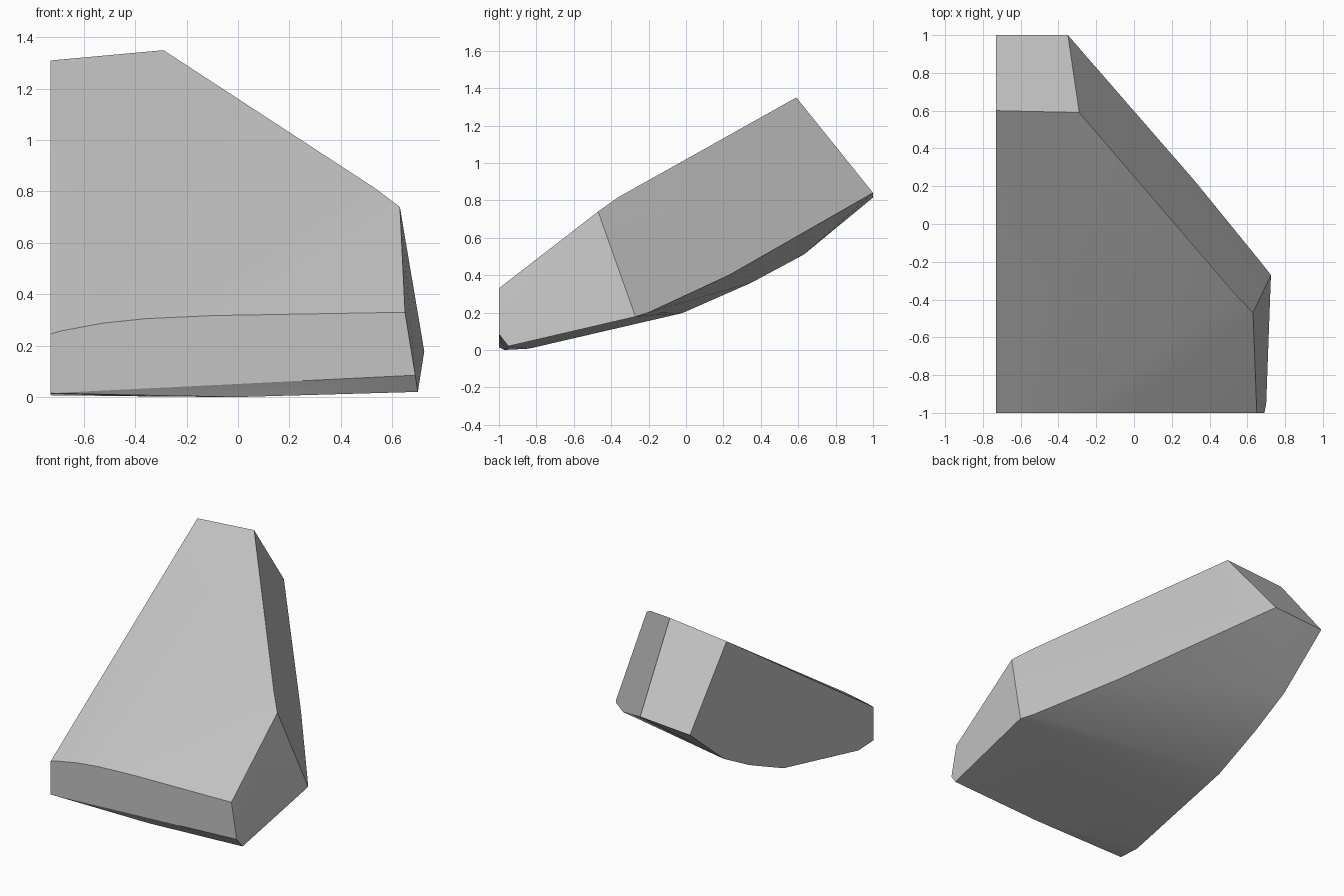
import bpy
import bmesh
import math

if "Cube" in bpy.data.objects:
    bpy.data.objects.remove(bpy.data.objects["Cube"])

LEFT = -0.73    # flat left side
FRONT = -1.0    # flat front side

# Flat left side outline (y, z), running along the curved underside
left_side = [(0.60, 1.31), (1.0, 0.815), (0.63, 0.51), (0.35, 0.36),
             (-0.02, 0.197), (-0.84, 0.007)]

# Flat front outline (x, z), with a gently arched upper edge
front_side = [(LEFT, 0.015), (LEFT, 0.245), (-0.69, 0.257), (-0.53, 0.287),
              (-0.36, 0.305), (-0.10, 0.317), (0.65, 0.33), (0.69, 0.085)]

# Upper and lower rims of the slanted right side
upper_rim = [(-0.29, 0.59, 1.35), (0.53, -0.365, 0.815), (0.63, -0.47, 0.74)]
lower_rim = [(-0.35, 1.0, 0.84), (0.32, 0.23, 0.40), (0.67, -0.20, 0.20),
             (0.725, -0.27, 0.178)]

# Lower front lip
front_lip = [(-0.30, -0.94, 0.002), (0.0, -0.97, 0.0), (0.70, -0.95, 0.02)]

points = [(LEFT, y, z) for y, z in left_side]
points += [(x, FRONT, z) for x, z in front_side]
points += upper_rim + lower_rim + front_lip

# Wrap the outlines into one solid chunk
bm = bmesh.new()
for p in points:
    bm.verts.new(p)
result = bmesh.ops.convex_hull(bm, input=bm.verts[:])
loose = [v for v in bm.verts if not v.link_faces]
bmesh.ops.delete(bm, geom=loose, context='VERTS')
bmesh.ops.dissolve_limit(bm, angle_limit=math.radians(1.0),
                         verts=bm.verts[:], edges=bm.edges[:])
bmesh.ops.recalc_face_normals(bm, faces=bm.faces[:])
mesh = bpy.data.meshes.new("wedge_chunk")
bm.to_mesh(mesh)
bm.free()

chunk = bpy.data.objects.new("wedge_chunk", mesh)
bpy.context.collection.objects.link(chunk)

# Plain grey surface
grey = bpy.data.materials.new("grey")
grey.diffuse_color = (0.55, 0.55, 0.55, 1.0)
grey.use_nodes = True
grey.node_tree.nodes["Principled BSDF"].inputs["Base Color"].default_value = grey.diffuse_color
mesh.materials.append(grey)

# Soft curved skin, crisp cut edges
bpy.context.view_layer.objects.active = chunk
chunk.select_set(True)
bpy.ops.object.shade_smooth_by_angle(angle=math.radians(25))
